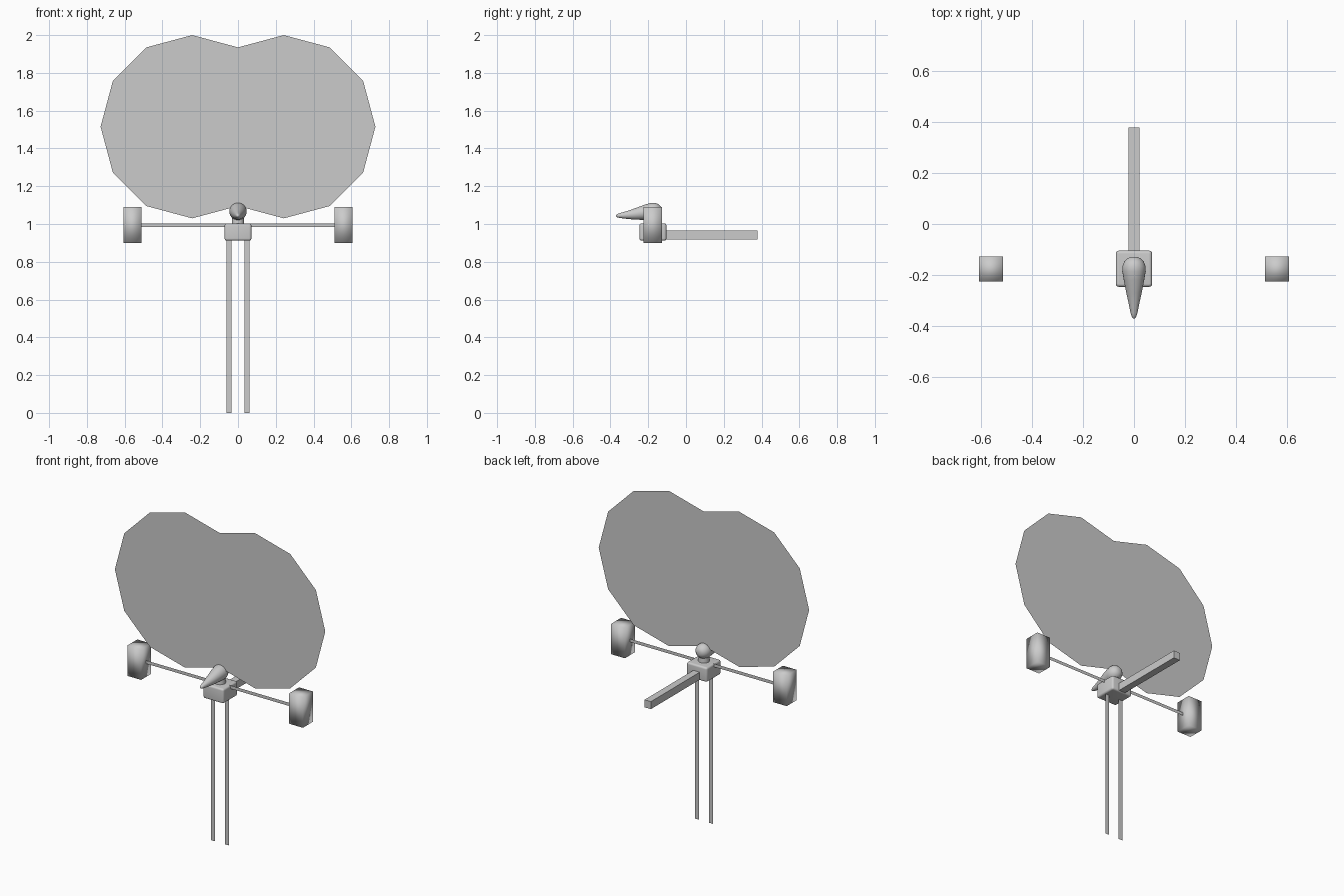
import bpy, bmesh, math
from mathutils import Matrix

if "Cube" in bpy.data.objects:
    bpy.data.objects.remove(bpy.data.objects["Cube"])

Y = -0.177  # plane that carries the legs, arms and discs


def finish(name, bm, smooth=None, mirror=False):
    bmesh.ops.recalc_face_normals(bm, faces=bm.faces)
    me = bpy.data.meshes.new(name)
    bm.to_mesh(me)
    bm.free()
    ob = bpy.data.objects.new(name, me)
    bpy.context.collection.objects.link(ob)
    if mirror:
        mod = ob.modifiers.new("mirror", 'MIRROR')
        mod.use_clip = True
    if smooth is not None:
        bpy.ops.object.select_all(action='DESELECT')
        ob.select_set(True)
        bpy.context.view_layer.objects.active = ob
        bpy.ops.object.shade_smooth_by_angle(angle=math.radians(smooth))
    return ob


def flat(name, pts):
    bm = bmesh.new()
    bm.faces.new([bm.verts.new((x, Y, z)) for x, z in pts])
    return finish(name, bm, mirror=True)


def strip(name, x0, x1, z0, z1):
    return flat(name, [(x0, z0), (x1, z0), (x1, z1), (x0, z1)])


def box_mesh(x0, x1, y0, y1, z0, z1):
    bm = bmesh.new()
    bmesh.ops.create_cube(bm, size=1, matrix=Matrix.Translation(
        ((x0 + x1) / 2, (y0 + y1) / 2, (z0 + z1) / 2)) @ Matrix.Diagonal((x1 - x0, y1 - y0, z1 - z0, 1)))
    return bm


# Twin flat discs: two overlapping 12-sided circles that meet at x = 0
R = 0.485
flat("twin_disc", [(R / 2 + R * math.cos(math.radians(a)), 1.515 + R * math.sin(math.radians(a)))
                   for a in range(-120, 121, 30)])

# Flat legs and arms
strip("legs", 0.035, 0.062, 0.0, 0.94)
strip("arms", 0.03, 0.56, 0.983, 1.003)

# Smooth-shaded boxes at the arm ends
finish("arm_pods", box_mesh(0.512, 0.607, Y - 0.049, Y + 0.049, 0.90, 1.09), smooth=180, mirror=True)

# Tail beam
finish("tail_beam", box_mesh(-0.022, 0.022, -0.15, 0.378, 0.918, 0.965))

# Body: tight vertical corners, soft top and bottom rims
bm = box_mesh(-0.071, 0.071, -0.246, -0.104, 0.912, 1.003)
upright = [e for e in bm.edges if abs(e.verts[0].co.z - e.verts[1].co.z) > 0.01]
bmesh.ops.bevel(bm, geom=upright, offset=0.012, segments=3, profile=0.5, affect='EDGES')
rims = [e for e in bm.edges if abs(e.verts[0].co.z - e.verts[1].co.z) < 0.001]
bmesh.ops.bevel(bm, geom=rims, offset=0.03, segments=5, profile=0.5, affect='EDGES', clamp_overlap=True)
finish("body", bm, smooth=50)

# Neck
bm = bmesh.new()
bmesh.ops.create_cone(bm, cap_ends=True, segments=20, radius1=0.034, radius2=0.03, depth=0.06,
                      matrix=Matrix.Translation((0, Y, 1.015)))
finish("neck", bm, smooth=40)

# Head with beak: rings (y, radius, centre height) lofted from back to tip
rings = [(-0.1285, 0.012, 1.068), (-0.134, 0.025, 1.068), (-0.147, 0.038, 1.068), (-0.165, 0.0455, 1.067),
         (-0.185, 0.046, 1.066), (-0.22, 0.040, 1.062), (-0.27, 0.030, 1.053), (-0.32, 0.019, 1.047),
         (-0.35, 0.013, 1.045), (-0.365, 0.008, 1.044), (-0.37, 0.003, 1.044)]
N = 24
bm = bmesh.new()
loops = [[bm.verts.new((r * math.cos(2 * math.pi * i / N), y, z + r * math.sin(2 * math.pi * i / N)))
          for i in range(N)] for y, r, z in rings]
for a, b in zip(loops, loops[1:]):
    for i in range(N):
        j = (i + 1) % N
        bm.faces.new((a[i], a[j], b[j], b[i]))
bm.faces.new(loops[0])
bm.faces.new(loops[-1])
finish("head", bm, smooth=60)
